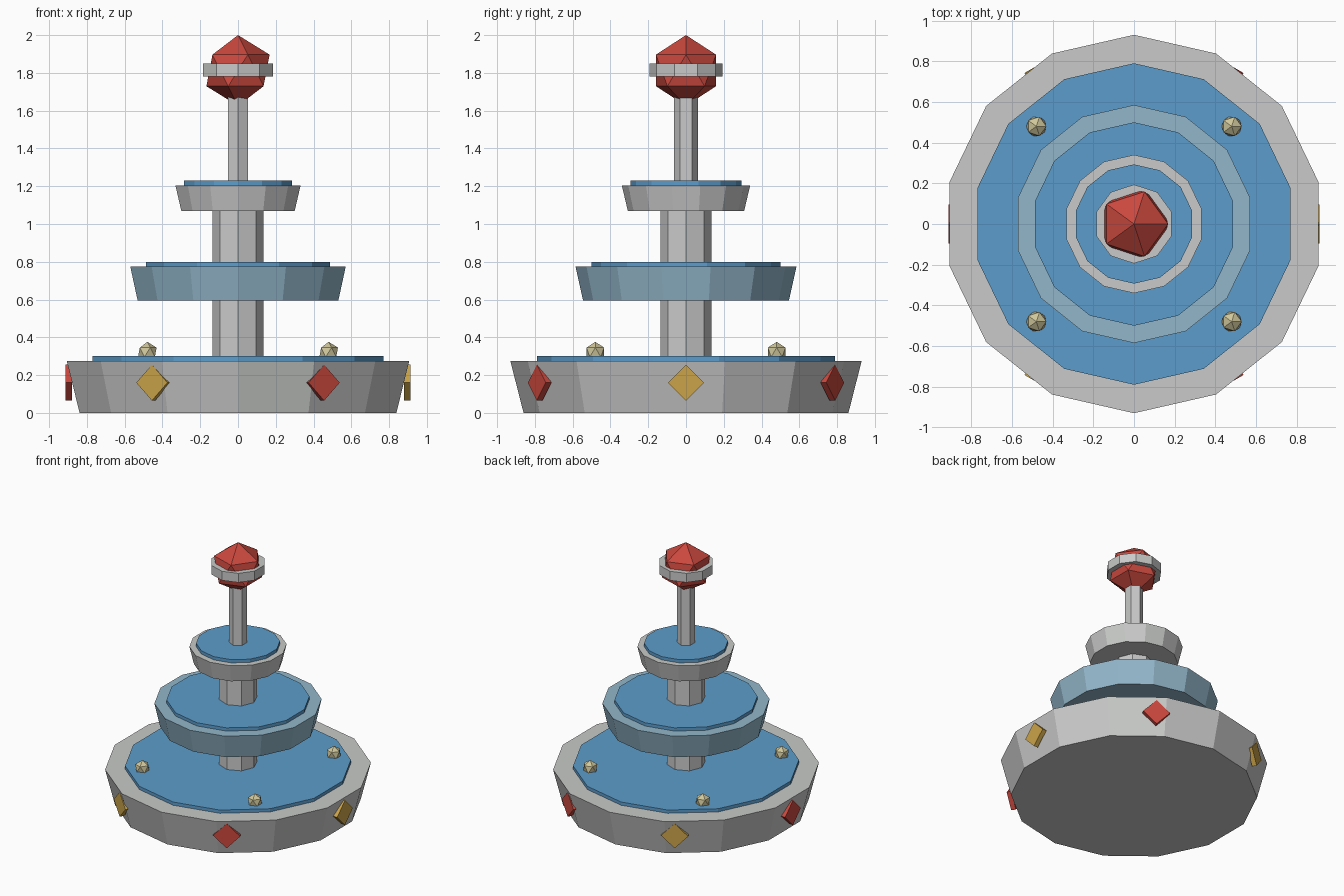
import bpy
import math

if "Cube" in bpy.data.objects:
    bpy.data.objects.remove(bpy.data.objects["Cube"])


def material(name, rgb):
    m = bpy.data.materials.new(name)
    m.diffuse_color = (*rgb, 1.0)
    m.use_nodes = True
    m.node_tree.nodes["Principled BSDF"].inputs["Base Color"].default_value = m.diffuse_color
    return m


STONE = material("pale_stone", (0.58, 0.59, 0.58))
BLUE_STONE = material("blue_stone", (0.29, 0.47, 0.59))
WATER = material("water_blue", (0.107, 0.335, 0.60))
RED = material("ruby_red", (0.59, 0.065, 0.048))
GOLD = material("gold", (0.60, 0.37, 0.068))
PEARL = material("pearl", (0.63, 0.57, 0.33))


def finish(name, mat):
    ob = bpy.context.object
    ob.name = name
    ob.data.materials.append(mat)
    return ob


def drum(name, sides, r_bottom, r_top, z0, z1, mat):
    """Flat-sided solid standing between two heights."""
    bpy.ops.mesh.primitive_cone_add(vertices=sides, radius1=r_bottom, radius2=r_top,
                                    depth=z1 - z0, location=(0, 0, (z0 + z1) / 2))
    return finish(name, mat)


def ball(name, radius, location, mat):
    bpy.ops.mesh.primitive_ico_sphere_add(subdivisions=1, radius=radius, location=location)
    return finish(name, mat)


# Three flared basins, each with a raised disc of water
basins = [("lower", 0.86, 0.93, 0.0, 0.275, 0.79, STONE),
          ("middle", 0.545, 0.585, 0.595, 0.775, 0.50, BLUE_STONE),
          ("upper", 0.308, 0.34, 1.07, 1.205, 0.293, STONE)]
for name, r0, r1, z0, z1, r_water, mat in basins:
    drum(name + "_basin", 14, r0, r1, z0, z1, mat)
    drum(name + "_water", 14, r_water, r_water, z1 - 0.025, z1 + 0.025, WATER)

# Columns
drum("main_column", 8, 0.135, 0.135, 0.25, 1.10, STONE)
drum("top_shaft", 6, 0.0625, 0.0625, 1.20, 1.72, STONE)

# Faceted finial and its collar
ball("finial_gem", 0.187, (0, 0, 1.813), RED)
drum("finial_collar", 10, 0.194, 0.194, 1.78, 1.85, STONE)

# Pearls floating on the lower water
for i in range(4):
    x = 0.48 if i % 2 else -0.48
    y = 0.48 if i // 2 else -0.48
    ball(f"pearl_{i + 1}", 0.055, (x, y, 0.321), PEARL)

# Diamond plaques around the lower basin, alternating gold and red
for i in range(6):
    a = math.radians(60 * i)
    bpy.ops.mesh.primitive_cone_add(vertices=4, radius1=0.095, radius2=0.095, depth=0.034,
                                    location=(0.895 * math.cos(a), 0.895 * math.sin(a), 0.16),
                                    rotation=(0, math.pi / 2, a))
    finish(f"diamond_plaque_{i + 1}", RED if i % 2 else GOLD)
